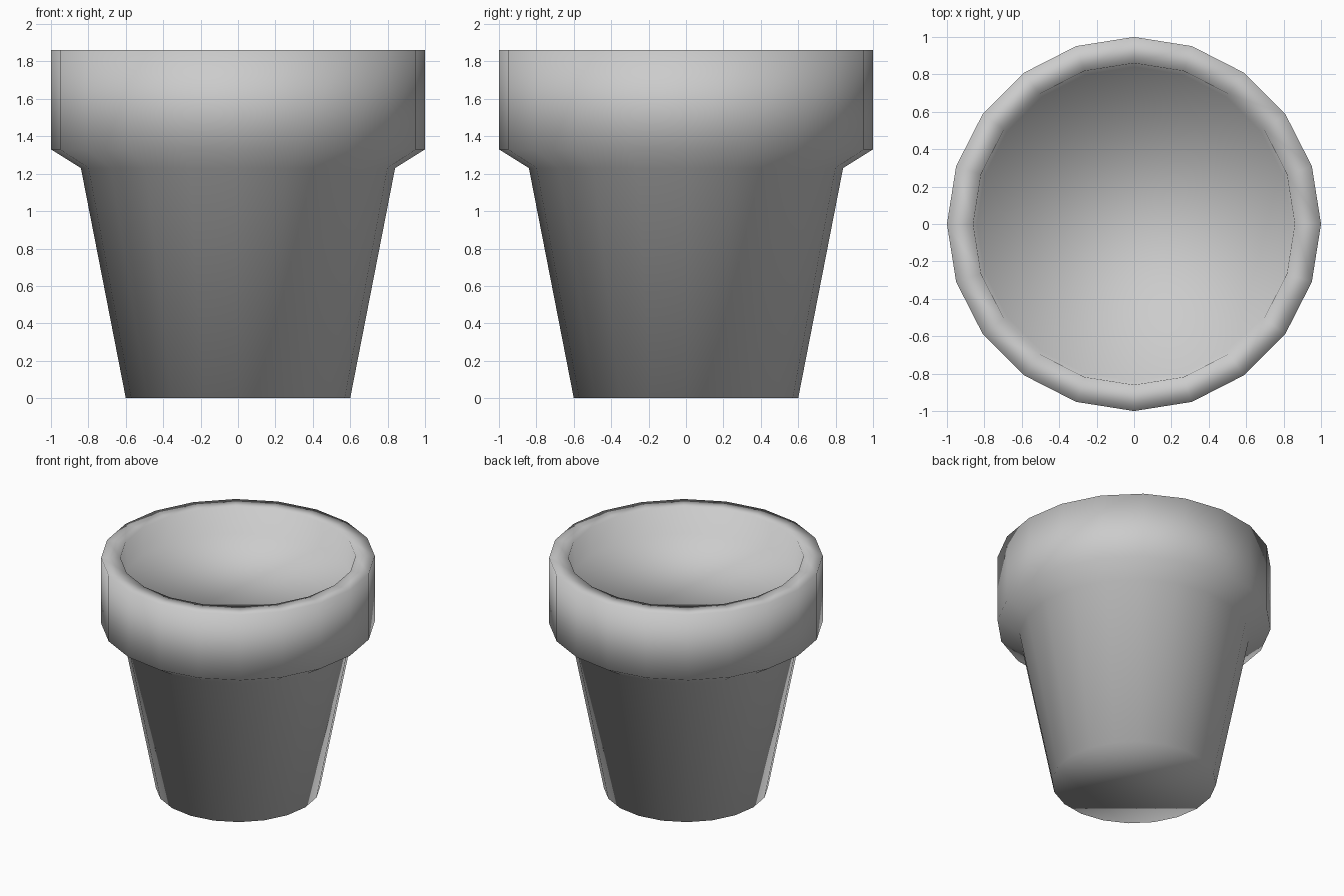
import bpy
import bmesh
from math import cos, sin, tau

SIDES = 20

cube = bpy.data.objects.get("Cube")
if cube:
    bpy.data.objects.remove(cube, do_unlink=True)

# One plain grey clay colour
clay = bpy.data.materials.new("grey_clay")
clay.use_nodes = True
grey = (0.6, 0.6, 0.6, 1)
clay.diffuse_color = grey
clay.node_tree.nodes["Principled BSDF"].inputs["Base Color"].default_value = grey


def lathe(name, profile, material):
    """Turn (radius, height) points about z, closing both ends with flat caps."""
    bm = bmesh.new()
    rings = []
    for radius, z in profile:
        rings.append([bm.verts.new((radius * cos(tau * i / SIDES),
                                    radius * sin(tau * i / SIDES), z))
                      for i in range(SIDES)])
    for low, high in zip(rings, rings[1:]):
        for i in range(SIDES):
            j = (i + 1) % SIDES
            bm.faces.new((low[i], low[j], high[j], high[i]))
    bm.faces.new(list(reversed(rings[0])))
    bm.faces.new(rings[-1])
    for face in bm.faces:
        face.smooth = True
    mesh = bpy.data.meshes.new(name)
    bm.to_mesh(mesh)
    bm.free()
    mesh.materials.append(material)
    obj = bpy.data.objects.new(name, mesh)
    bpy.context.collection.objects.link(obj)
    return obj


# Tapered body, flared collar, flat lip and shallow filled inside
lathe("flower_pot", [
    (0.60, 0.0),
    (0.84, 1.23),
    (1.0, 1.33),
    (1.0, 1.86),
    (0.86, 1.86),
    (0.84, 1.66),
], clay)
